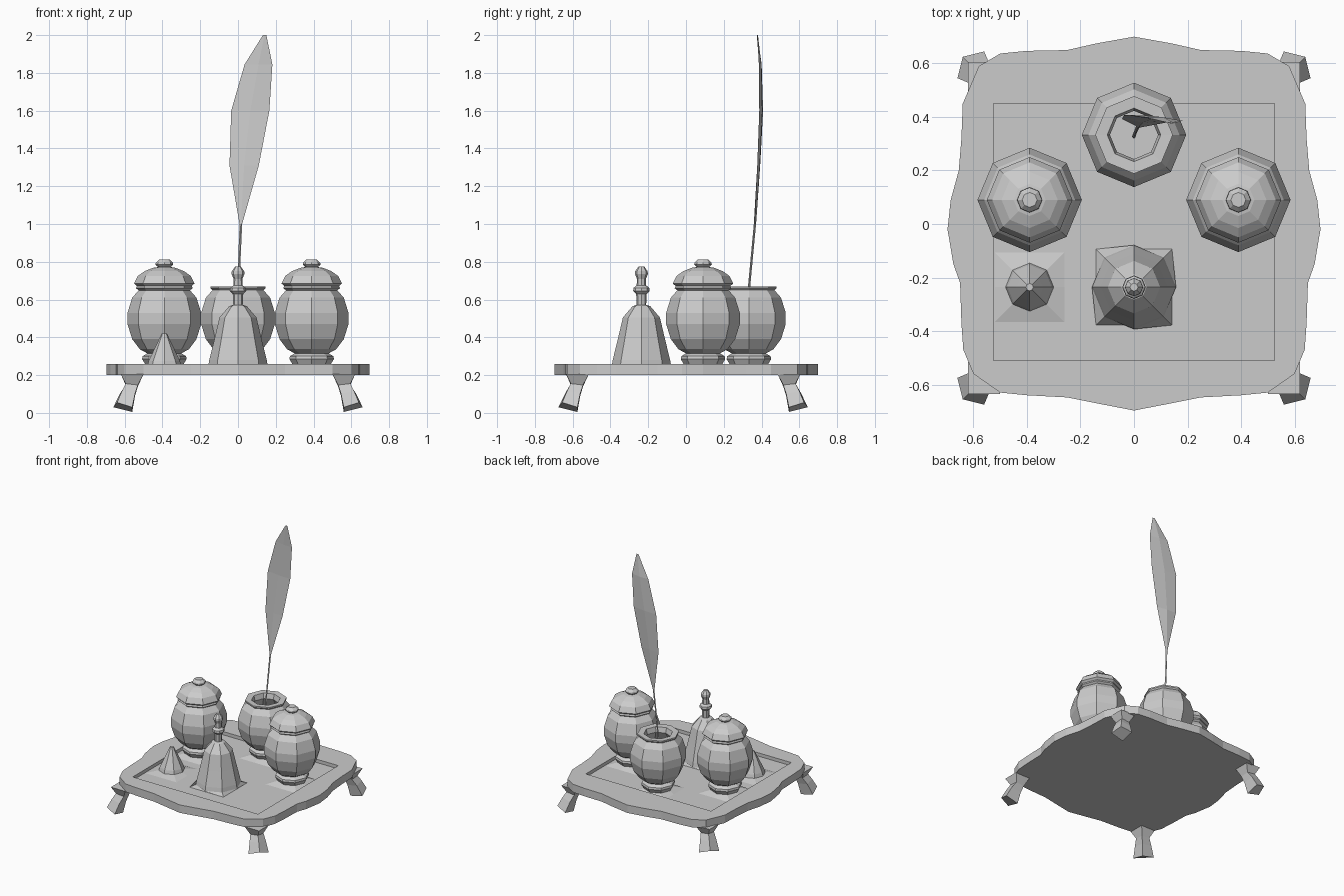
import bpy, bmesh, math

if "Cube" in bpy.data.objects:
    bpy.data.objects.remove(bpy.data.objects["Cube"])

grey = bpy.data.materials.new("plain_grey")
grey.diffuse_color = (0.6, 0.6, 0.6, 1)
grey.use_nodes = True
grey.node_tree.nodes["Principled BSDF"].inputs["Base Color"].default_value = grey.diffuse_color
FLOOR, TOP, BOTTOM = 0.235, 0.26, 0.20


def finish(bm, name, loc=(0, 0, 0)):
    me = bpy.data.meshes.new(name)
    bm.to_mesh(me)
    bm.free()
    me.materials.append(grey)
    ob = bpy.data.objects.new(name, me)
    ob.location = loc
    bpy.context.collection.objects.link(ob)
    return ob


def bridge(bm, a, b):
    n = len(a)
    for i in range(n):
        j = (i + 1) % n
        bm.faces.new((a[i], a[j], b[j], b[i]))


def turned(name, profile, x, y, skirt=None, cap=True):
    """Eight-sided turned part; skirt = half width of a square foot on the tray floor."""
    bm = bmesh.new()
    rings = []
    if skirt:
        rings.append([bm.verts.new((skirt * round(1.3 * math.cos(k * math.pi / 4)),
                                    skirt * round(1.3 * math.sin(k * math.pi / 4)), FLOOR))
                      for k in range(8)])
    for r, z in profile:
        rings.append([bm.verts.new((r * math.cos(k * math.pi / 4),
                                    r * math.sin(k * math.pi / 4), z)) for k in range(8)])
    for a, b in zip(rings, rings[1:]):
        bridge(bm, a, b)
    if cap:
        bm.faces.new(rings[-1])
    return finish(bm, name, (x, y, 0))


# Tray: wavy outline, sunken rectangle, floor left open under the ink pot
half = [(0, .70), (-.14, .675), (-.25, .65), (-.4, .647), (-.5, .637), (-.58, .59),
        (-.64, .45), (-.645, .32), (-.655, .2), (-.685, .09), (-.697, -.02), (-.675, -.15),
        (-.65, -.22), (-.645, -.37), (-.638, -.47), (-.60, -.56), (-.5, -.63),
        (-.4, -.64), (-.25, -.648), (-.14, -.67), (0, -.697)]
outline = half + [(-x, y) for x, y in half[-2:0:-1]]     # counter-clockwise
recess = [(-.525, .45), (-.525, -.51), (.525, -.51), (.525, .45)]
opening = [(-.13, .465), (-.13, .205), (.13, .205), (.13, .465)]

bm = bmesh.new()


def loop(points, z):
    vs = [bm.verts.new((x, y, z)) for x, y in points]
    es = [bm.edges.new((vs[i], vs[(i + 1) % len(vs)])) for i in range(len(vs))]
    return vs, es


def fill(edges):
    res = bmesh.ops.triangle_fill(bm, use_beauty=True, edges=edges, normal=(0, 0, 1))
    for f in res["geom"]:
        if isinstance(f, bmesh.types.BMFace):
            f.normal_update()
            if f.normal.z < 0:
                f.normal_flip()


low, _ = loop(outline, BOTTOM)
rim, rim_e = loop(outline, TOP)
edge, edge_e = loop(recess, TOP)
floor, floor_e = loop(recess, FLOOR)
hole, hole_e = loop(opening, FLOOR)
fill(rim_e + edge_e)
fill(floor_e + hole_e)
bridge(bm, low, rim)
bridge(bm, edge, floor)
bm.faces.new(low[::-1])
finish(bm, "tray")

# Legs: kite-shaped sections splayed outwards along the diagonal
# each section: outer corner, side corner (far, near), inner corner, outer z, inner z
sections = [(.62, .62, .50, .50, .205, .205),
            (.595, .595, .53, .53, .155, .14),
            (.615, .625, .545, .545, .115, .09),
            (.64, .66, .56, .56, .055, .005)]
for sx in (-1, 1):
    for sy in (-1, 1):
        bm = bmesh.new()
        rings = []
        for o, far, near, i, zo, zi in sections:
            zm = (zo + zi) / 2
            pts = [(o, o, zo), (near, far, zm), (i, i, zi), (far, near, zm)]
            rings.append([bm.verts.new((sx * x, sy * y - .015, z)) for x, y, z in pts])
        for a, b in zip(rings, rings[1:]):
            bridge(bm, a, b)
        bm.faces.new(rings[0])
        bm.faces.new(rings[-1])
        bmesh.ops.recalc_face_normals(bm, faces=bm.faces)
        finish(bm, ("front" if sy < 0 else "back") + ("_left" if sx < 0 else "_right") + "_leg")

# Pots: two lidded, one open
body = [(.10, .255), (.118, .285), (.115, .30), (.09, .315), (.13, .337), (.17, .39),
        (.195, .47), (.195, .53), (.17, .61), (.135, .65)]
lid = [(.13, .645), (.15, .66), (.145, .672), (.16, .685), (.14, .725), (.105, .75),
       (.06, .768), (.033, .772), (.047, .785), (.045, .795), (.028, .812)]
for side, x in (("left", -.39), ("right", .39)):
    turned(side + "_pot", body, x, .09, .13)
    turned(side + "_pot_lid", lid, x, .09)
lip = [(.145, .66), (.145, .67), (.10, .668), (.09, .63), (.13, .56), (.13, .40)]
turned("ink_pot", body + lip, 0, .333, .13, cap=False)

# Hand bell with turned handle
turned("bell", [(.157, .25), (.152, .28), (.125, .39), (.098, .505), (.047, .565), (.025, .572),
                (.028, .63), (.044, .645), (.042, .662), (.025, .675), (.024, .71),
                (.034, .735), (.033, .75), (.015, .775)], 0, -.236, .142)

# Small candle snuffer cone
turned("snuffer", [(.09, .25), (.083, .275), (.05, .345), (.014, .42)], -.39, -.236, .13)

# Quill: thin stem widening into a curved blade (left x, right x, y, z)
quill = [(-.008, .006, .325, .50), (-.004, .008, .335, .68), (.008, .022, .365, 1.0),
         (-.045, .11, .385, 1.31), (-.036, .166, .398, 1.60), (.035, .182, .393, 1.845),
         (.132, .15, .378, 2.0)]
bm = bmesh.new()
rings = []
for l, r, y, z in quill:
    t = .003 if z > 1.9 else .006
    skew = .05 * (r - l)
    rings.append([bm.verts.new(p) for p in ((l, y + skew, z), ((l + r) / 2, y - t, z),
                                            (r, y - skew, z), ((l + r) / 2, y + t, z))])
for a, b in zip(rings, rings[1:]):
    bridge(bm, a, b)
bm.faces.new(rings[0][::-1])
bm.faces.new(rings[-1])
finish(bm, "quill")
